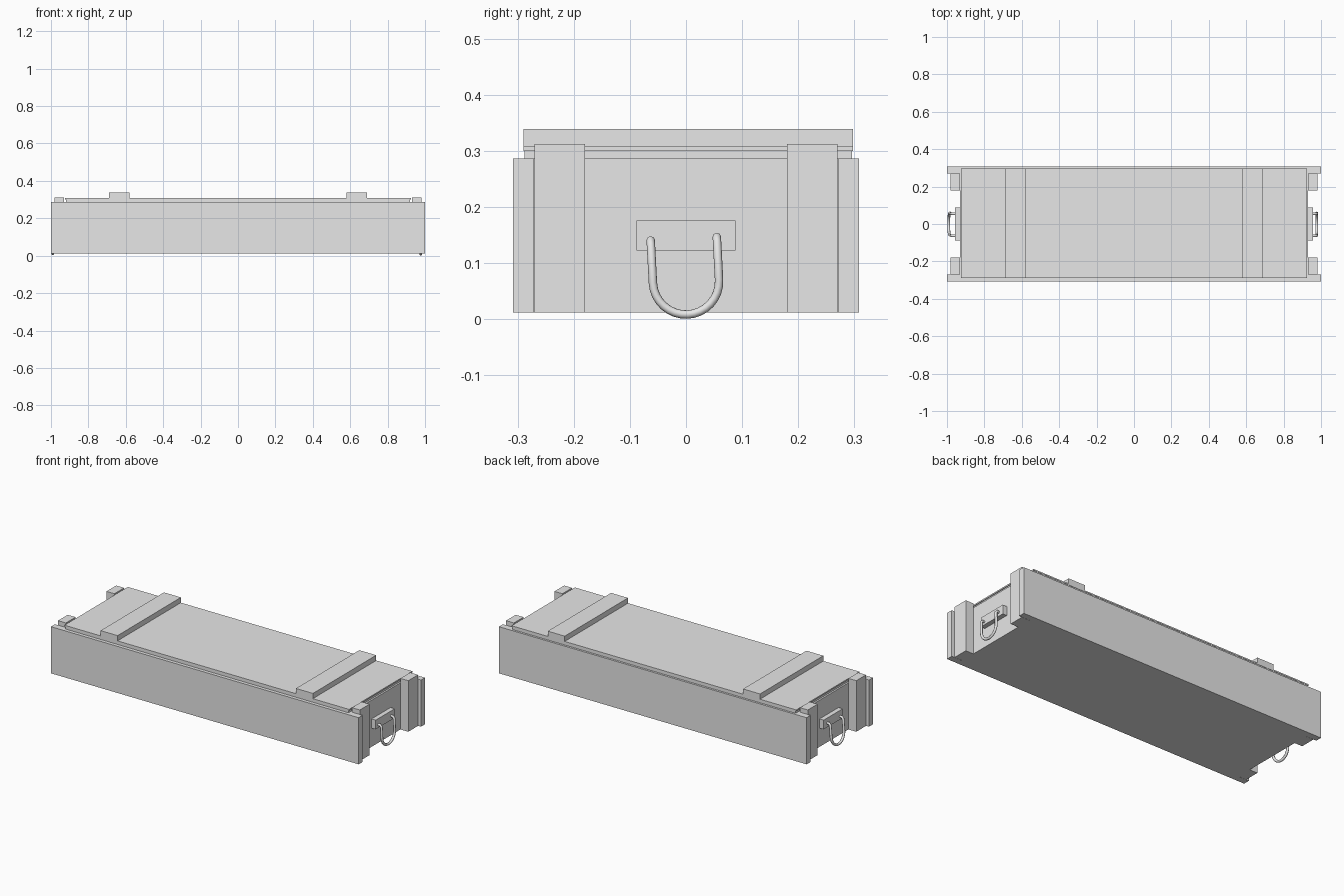
import bpy, math
from mathutils import Matrix, Vector

if "Cube" in bpy.data.objects:
    bpy.data.objects.remove(bpy.data.objects["Cube"])

grey = bpy.data.materials.new("plain_grey")
grey.diffuse_color = (0.8, 0.8, 0.8, 1)
grey.use_nodes = True
grey.node_tree.nodes["Principled BSDF"].inputs["Base Color"].default_value = grey.diffuse_color


def board(name, x, y, z):
    """Box spanning the given (min, max) ranges."""
    bpy.ops.mesh.primitive_cube_add(size=1)
    ob = bpy.context.object
    ob.name = name
    for v in ob.data.vertices:
        v.co = [r[0] if c < 0 else r[1] for c, r in zip(v.co, (x, y, z))]
    ob.data.materials.append(grey)
    return ob


def mirrored(lo, hi, s):
    return (lo, hi) if s > 0 else (-hi, -lo)


BOTTOM, RIM = 0.012, 0.286
END = 0.93

# Box body
board("floor", (-END, END), (-0.272, 0.272), (BOTTOM, 0.04))
for s, tag in ((-1, "front"), (1, "back")):
    board("side_" + tag, (-1, 1), mirrored(0.271, 0.308, s), (BOTTOM, RIM))

for s, tag in ((-1, "left"), (1, "right")):
    # End wall with its two corner posts and handle block
    board("end_wall_" + tag, mirrored(0.895, END, s), (-0.271, 0.271), (BOTTOM, RIM))
    for t, tag2 in ((-1, "front"), (1, "back")):
        board(f"post_{tag}_{tag2}", mirrored(END, 0.981, s),
              mirrored(0.18, 0.27, t), (BOTTOM, 0.312))
    board("handle_block_" + tag, mirrored(END, 0.957, s), (-0.088, 0.088), (0.122, 0.176))
    # Lid batten
    board("lid_batten_" + tag, mirrored(0.58, 0.69, s), (-0.29, 0.298), (0.308, 0.339))

# Lid, a thin top plate on a slightly shorter slab
board("lid_slab", (-0.92, 0.92), (-0.288, 0.296), (RIM, 0.30))
board("lid_top", (-0.925, 0.925), (-0.29, 0.298), (0.30, 0.308))


def handle(name, s, tilt):
    """Hanging U-shaped rope ring: straight legs, round bottom, ends into the block."""
    w, arc_z = 0.059, 0.067
    pts = [(0.95, -w, 0.143), (0.968, -w, 0.144), (0.976, -w, 0.134)]
    for i in range(17):
        a = math.pi + math.pi * i / 16
        pts.append((0.977, w * math.cos(a), arc_z + w * math.sin(a)))
    pts += [(x, -y, z) for x, y, z in reversed(pts[:3])]
    # Slight sideways swing, then a small outward tilt about the block
    pivot = Matrix.Translation((0.957, 0, 0.143))
    swing = pivot @ Matrix.Rotation(-tilt, 4, 'Y') @ Matrix.Rotation(math.radians(3), 4, 'X') @ pivot.inverted()
    cu = bpy.data.curves.new(name, 'CURVE')
    cu.dimensions = '3D'
    cu.bevel_depth = 0.0075
    cu.bevel_resolution = 2
    cu.use_fill_caps = True
    sp = cu.splines.new('POLY')
    sp.points.add(len(pts) - 1)
    for p, co in zip(sp.points, pts):
        q = swing @ Vector(co)
        p.co = (q.x * s, q.y - 0.004, q.z, 1)
    sp.use_smooth = True
    ob = bpy.data.objects.new(name, cu)
    bpy.context.collection.objects.link(ob)
    cu.materials.append(grey)
    bpy.ops.object.select_all(action='DESELECT')
    ob.select_set(True)
    bpy.context.view_layer.objects.active = ob
    bpy.ops.object.convert(target='MESH')
    bpy.ops.object.shade_smooth_by_angle(angle=math.radians(50))


# Rope handles
handle("handle_right", 1, 0.0)
handle("handle_left", -1, math.radians(6))
